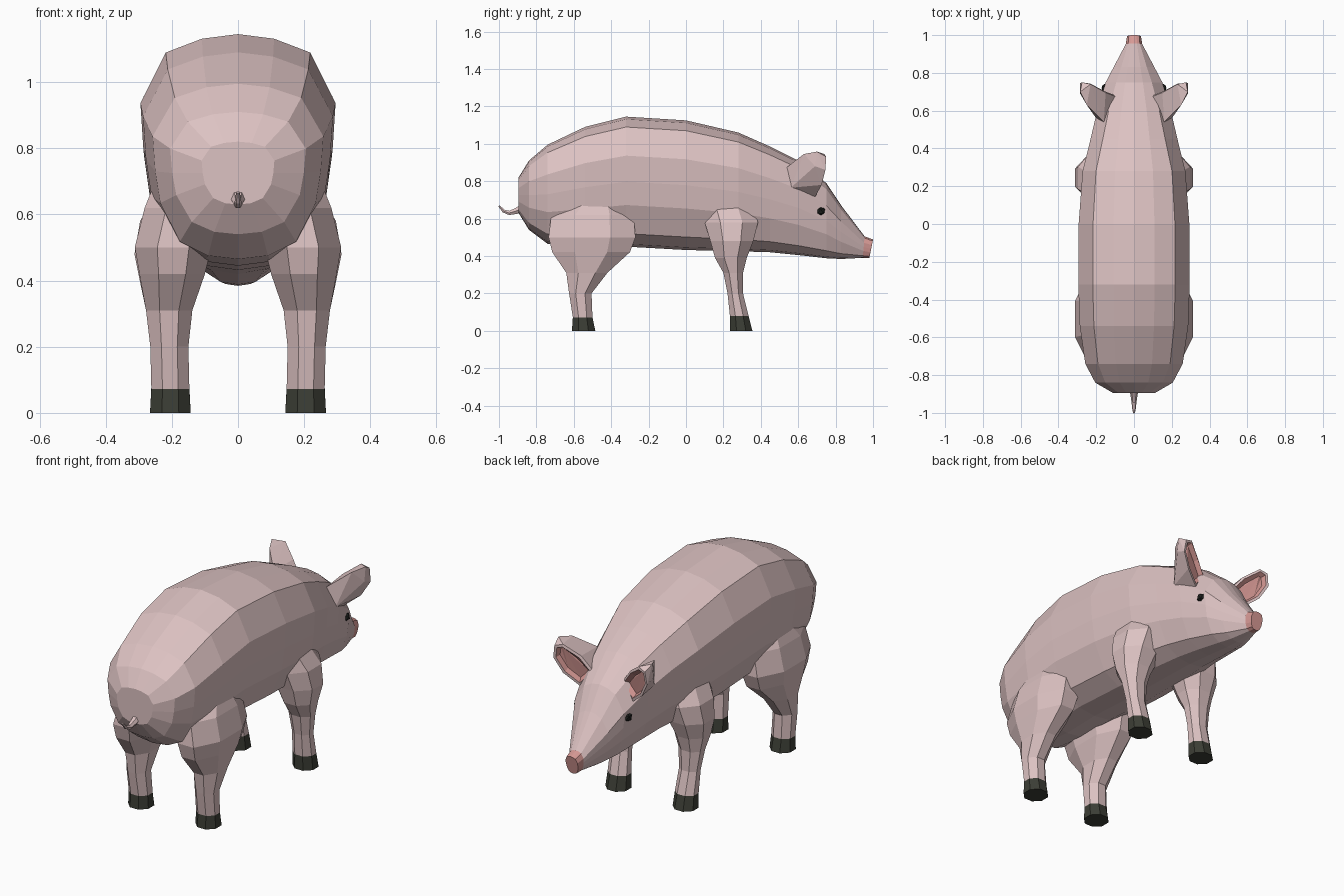
import bpy, bmesh, math
from mathutils import Vector

if "Cube" in bpy.data.objects:
    bpy.data.objects.remove(bpy.data.objects["Cube"])


def material(name, rgb):
    m = bpy.data.materials.new(name)
    m.diffuse_color = (*rgb, 1)
    m.use_nodes = True
    m.node_tree.nodes["Principled BSDF"].inputs["Base Color"].default_value = m.diffuse_color
    return m


skin = material("pale pink skin", (0.72, 0.54, 0.54))
pink = material("inner pink", (0.68, 0.32, 0.30))
hoof = material("dark hoof", (0.045, 0.048, 0.036))
black = material("eye black", (0.012, 0.014, 0.012))


def finish(bm, name, mats):
    bmesh.ops.recalc_face_normals(bm, faces=bm.faces)
    me = bpy.data.meshes.new(name)
    bm.to_mesh(me)
    bm.free()
    ob = bpy.data.objects.new(name, me)
    bpy.context.collection.objects.link(ob)
    for m in mats:
        me.materials.append(m)
    return ob


def loft(name, rings, mats, rule=None):
    """Skin a list of point rings, cap the ends, colour faces by centre."""
    bm = bmesh.new()
    vs = [[bm.verts.new(p) for p in r] for r in rings]
    n = len(vs[0])
    for a, b in zip(vs, vs[1:]):
        for i in range(n):
            j = (i + 1) % n
            bm.faces.new((a[i], a[j], b[j], b[i]))
    bm.faces.new(vs[0])
    bm.faces.new(vs[-1])
    if rule:
        for f in bm.faces:
            f.material_index = rule(f.calc_center_median())
    return finish(bm, name, mats)


# Body and head: half section as (width, height) fractions, mirrored
HALF = [(0, 1), (.37, .98), (.74, .92), (1, .70), (.97, .50),
        (.91, .32), (.68, .10), (.35, .02), (0, 0)]
# y, top, bottom, half width, narrowing of the upper part, tilt of the ring
SECTIONS = [
    (-.895, .82, .63, .11, 1, 0), (-.84, .91, .54, .205, 1, 0),
    (-.74, .995, .465, .258, 1, 0), (-.54, 1.09, .445, .287, 1, 0),
    (-.32, 1.145, .45, .295, 1, 0), (0, 1.125, .432, .293, 1, 0),
    (.28, 1.06, .425, .272, 1, 0), (.45, .985, .42, .23, .97, 0),
    (.60, .91, .405, .195, .93, 0), (.75, .79, .388, .15, .85, 0),
    (.83, .67, .384, .108, .85, 0), (.95, .505, .39, .044, .95, .01),
    (.99, .488, .388, .037, 1, .02)]


def section(y, top, bot, w, t, tilt):
    half = [(w * fx * (t if fz > .9 else 1), y + tilt * (fz - .5), bot + (top - bot) * fz)
            for fx, fz in HALF]
    return half + [(-x, yy, z) for x, yy, z in half[-2:0:-1]]


loft("body", [section(*s) for s in SECTIONS], [skin, pink],
     lambda c: 1 if c.y > .96 else 0)


# Legs: eight-sided rings as (z, y back, y front, x inner, x outer)
def leg_ring(s, side):
    z, y0, y1, x0, x1 = s
    k = 1 / math.cos(math.pi / 8)
    pts = []
    for i in range(8):
        a = math.pi * (i + .5) / 4
        pts.append((side * ((x0 + x1) / 2 + (x1 - x0) / 2 * k * math.cos(a)),
                    (y0 + y1) / 2 + (y1 - y0) / 2 * k * math.sin(a), z))
    return pts


REAR = [(0, -.61, -.485, .143, .266), (.072, -.605, -.50, .147, .262),
        (.20, -.625, -.505, .15, .265), (.31, -.64, -.42, .138, .278),
        (.42, -.715, -.30, .10, .298), (.50, -.735, -.27, .08, .312),
        (.62, -.72, -.28, .06, .282), (.70, -.62, -.34, .06, .25)]
FRONT = [(0, .235, .355, .143, .266), (.078, .235, .335, .147, .262),
         (.20, .222, .305, .155, .262), (.31, .20, .305, .145, .278),
         (.39, .155, .325, .12, .295), (.48, .13, .36, .08, .313),
         (.58, .10, .385, .06, .296), (.66, .08, .36, .06, .25)]
for side, label in ((1, "right"), (-1, "left")):
    for name, rows in (("rear_leg", REAR), ("front_leg", FRONT)):
        loft(f"{name}_{label}", [leg_ring(r, side) for r in rows], [skin, hoof],
             lambda c: 1 if c.z < .07 else 0)

    # Ear: hull of a forward-facing rim and a rounded back, with sunken pink cup
    rim = [(.085, .67, .80), (.15, .695, .885), (.23, .74, .945), (.275, .75, .93),
           (.285, .745, .86), (.24, .725, .78), (.16, .69, .715)]
    back = [(.16, .54, .875), (.20, .56, .765), (.25, .63, .945), (.285, .70, .958),
            (.285, .69, .88)]
    bm = bmesh.new()
    for x, y, z in rim + back:
        bm.verts.new((side * x, y, z))
    hull = bmesh.ops.convex_hull(bm, input=bm.verts)
    loose = [v for v in bm.verts if not v.link_faces]
    bmesh.ops.delete(bm, geom=loose, context='VERTS')
    bmesh.ops.recalc_face_normals(bm, faces=bm.faces)
    cup = [f for f in bm.faces if f.normal.y > .6]
    bmesh.ops.inset_region(bm, faces=cup, thickness=.014, depth=0, use_even_offset=True)
    inner = bmesh.ops.inset_region(bm, faces=cup, thickness=.012, depth=-.025,
                                   use_even_offset=True)
    for f in cup + inner["faces"]:
        f.material_index = 1
    finish(bm, f"ear_{label}", [skin, pink])

    # Eye
    bm = bmesh.new()
    bmesh.ops.create_icosphere(bm, subdivisions=1, radius=.026)
    bmesh.ops.translate(bm, verts=bm.verts, vec=(side * .148, .72, .64))
    finish(bm, f"eye_{label}", [black])

# Tail: tapering curl
path = [(-.87, .655, .026), (-.91, .64, .018), (-.945, .63, .013),
        (-.975, .64, .010), (-1.0, .668, .005)]
rings = []
for i, (y, z, r) in enumerate(path):
    a, b = path[max(i - 1, 0)], path[min(i + 1, len(path) - 1)]
    d = Vector((0, b[0] - a[0], b[1] - a[1])).normalized()
    up = Vector((1, 0, 0)).cross(d)
    rings.append([Vector((0, y, z)) + r * (math.cos(k * math.pi / 3) * Vector((1, 0, 0))
                  + math.sin(k * math.pi / 3) * up) for k in range(6)])
loft("tail", rings, [skin])
